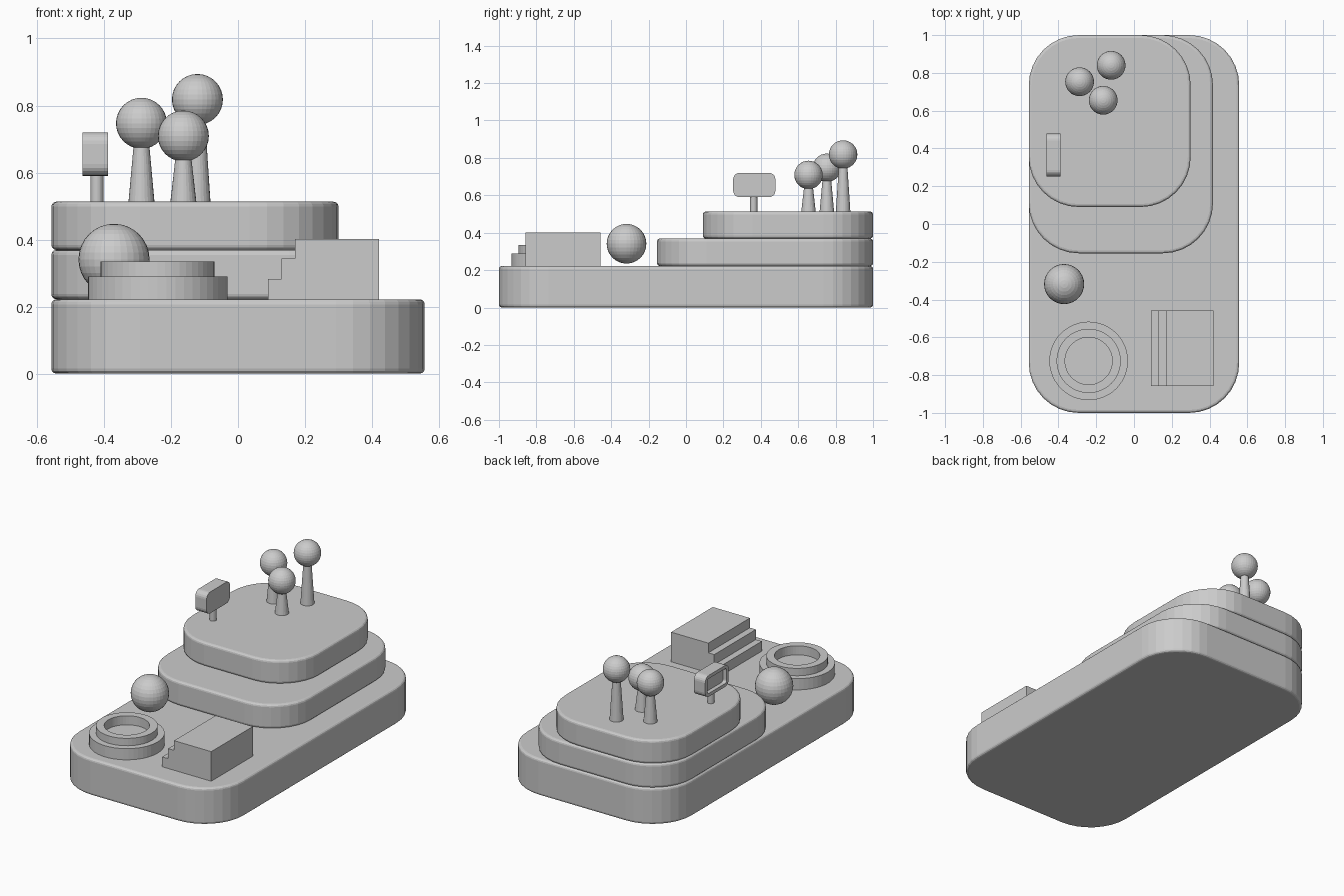
import bpy, bmesh, math
from mathutils import Matrix, Vector

if "Cube" in bpy.data.objects:
    bpy.data.objects.remove(bpy.data.objects["Cube"])

grey = bpy.data.materials.new("light_grey")
grey.diffuse_color = (0.6, 0.6, 0.6, 1)
grey.use_nodes = True
grey.node_tree.nodes["Principled BSDF"].inputs["Base Color"].default_value = grey.diffuse_color


def finish(bm, name):
    bmesh.ops.recalc_face_normals(bm, faces=bm.faces)
    me = bpy.data.meshes.new(name)
    bm.to_mesh(me)
    bm.free()
    me.materials.append(grey)
    ob = bpy.data.objects.new(name, me)
    bpy.context.collection.objects.link(ob)
    return ob


def rounded_rect(a0, a1, b0, b1, r, seg):
    pts = []
    corners = [(a1 - r, b1 - r), (a0 + r, b1 - r), (a0 + r, b0 + r), (a1 - r, b0 + r)]
    for k, (ca, cb) in enumerate(corners):
        for i in range(seg + 1):
            t = math.pi / 2 * (k + i / seg)
            pts.append((ca + r * math.cos(t), cb + r * math.sin(t)))
    return pts


def extrude(bm, pts, vec):
    face = bm.faces.new([bm.verts.new(p) for p in pts])
    new = bmesh.ops.extrude_face_region(bm, geom=[face])["geom"]
    verts = [g for g in new if isinstance(g, bmesh.types.BMVert)]
    bmesh.ops.translate(bm, verts=verts, vec=vec)


def slab(name, x0, x1, y0, y1, z0, z1, r=0.265, bevel=0.015):
    bm = bmesh.new()
    extrude(bm, [(x, y, z0) for x, y in rounded_rect(x0, x1, y0, y1, r, 8)], (0, 0, z1 - z0))
    rims = [e for e in bm.edges if abs(e.verts[0].co.z - e.verts[1].co.z) < 1e-5]
    bmesh.ops.bevel(bm, geom=rims, offset=bevel, segments=3, profile=0.5, affect='EDGES')
    finish(bm, name)


def ball(name, loc, r):
    bm = bmesh.new()
    bmesh.ops.create_uvsphere(bm, u_segments=32, v_segments=16, radius=r,
                              matrix=Matrix.Translation(loc))
    finish(bm, name)


def cone(name, x, y, z0, z1, r0, r1, seg=24):
    bm = bmesh.new()
    bmesh.ops.create_cone(bm, cap_ends=True, segments=seg, radius1=r0, radius2=r1,
                          depth=z1 - z0, matrix=Matrix.Translation((x, y, (z0 + z1) / 2)))
    finish(bm, name)


# stacked terraces sharing the back left corner
slab("base", -0.557, 0.557, -1, 1, 0, 0.222)
slab("middle_terrace", -0.557, 0.418, -0.155, 1, 0.222, 0.369)
slab("top_terrace", -0.557, 0.30, 0.09, 1, 0.369, 0.513)

# trees
for i, (x, y, z) in enumerate([(-0.288, 0.753, 0.747), (-0.121, 0.84, 0.818), (-0.163, 0.655, 0.709)]):
    cone(f"tree_trunk_{i + 1}", x, y, 0.51, z - 0.05, 0.039, 0.022)
    ball(f"tree_crown_{i + 1}", (x, y, z), 0.076)

# signpost, with a panel recessed on its -x face
cone("sign_post", -0.421, 0.362, 0.51, 0.60, 0.019, 0.019)
bm = bmesh.new()
outline = rounded_rect(0.252, 0.478, 0.590, 0.720, 0.035, 5)
extrude(bm, [(-0.388, y, z) for y, z in outline], (-0.076, 0, 0))
bmesh.ops.recalc_face_normals(bm, faces=bm.faces)
bm.normal_update()
panel = [f for f in bm.faces if f.normal.x < -0.9]
bmesh.ops.inset_region(bm, faces=panel, thickness=0.02)
new = bmesh.ops.extrude_face_region(bm, geom=panel)["geom"]
bmesh.ops.delete(bm, geom=panel, context='FACES')
bmesh.ops.translate(bm, verts=[g for g in new if isinstance(g, bmesh.types.BMVert)], vec=(0.025, 0, 0))
finish(bm, "sign_board")

# loose ball
ball("boulder", (-0.37, -0.318, 0.341), 0.106)

# round basin, turned from a profile
bm = bmesh.new()
profile = [(0, 0.222), (0.208, 0.222), (0.208, 0.29), (0.17, 0.29),
           (0.17, 0.335), (0.125, 0.335), (0.125, 0.28), (0, 0.28)]
vs = [bm.verts.new((-0.24 + r, -0.725, z)) for r, z in profile]
es = [bm.edges.new(p) for p in zip(vs, vs[1:])]
bmesh.ops.spin(bm, geom=vs + es, cent=(-0.24, -0.725, 0), axis=(0, 0, 1),
               angle=2 * math.pi, steps=48, use_duplicate=False)
bmesh.ops.remove_doubles(bm, verts=bm.verts, dist=1e-4)
finish(bm, "basin")

# stepped block
bm = bmesh.new()
steps = [(0.09, 0.222), (0.42, 0.222), (0.42, 0.402), (0.17, 0.402),
         (0.17, 0.343), (0.13, 0.343), (0.13, 0.282), (0.09, 0.282)]
extrude(bm, [(x, -0.857, z) for x, z in steps], (0, 0.40, 0))
finish(bm, "stepped_block")
